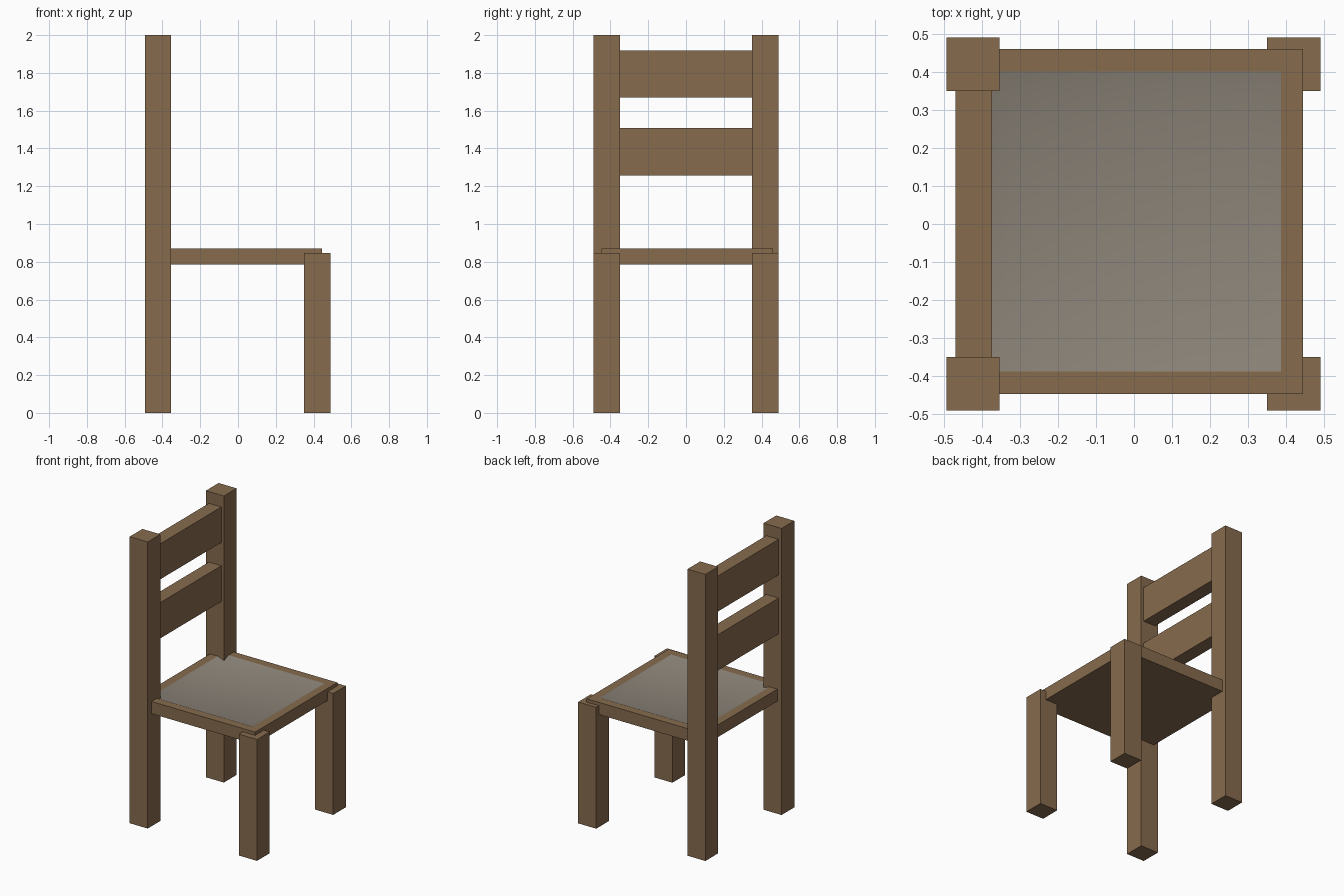
import bpy, bmesh
from mathutils import Matrix

if "Cube" in bpy.data.objects:
    bpy.data.objects.remove(bpy.data.objects["Cube"])


def material(name, rgb):
    m = bpy.data.materials.new(name)
    m.diffuse_color = (*rgb, 1)
    m.use_nodes = True
    m.node_tree.nodes["Principled BSDF"].inputs["Base Color"].default_value = m.diffuse_color
    return m


wood = material("wood", (0.24, 0.145, 0.075))
fabric = material("fabric", (0.26, 0.23, 0.19))


def box(name, x, y, z):
    """Box from (min, max) ranges; returns the object."""
    bm = bmesh.new()
    size = [b - a for a, b in (x, y, z)]
    mid = [(a + b) / 2 for a, b in (x, y, z)]
    bmesh.ops.create_cube(bm, size=1, matrix=Matrix.Translation(mid) @ Matrix.Diagonal((*size, 1)))
    me = bpy.data.meshes.new(name)
    bm.to_mesh(me)
    bm.free()
    ob = bpy.data.objects.new(name, me)
    bpy.context.collection.objects.link(ob)
    me.materials.append(wood)
    return ob


# Legs: tall back posts and short front legs
for side, y in (("right", (-0.49, -0.35)), ("left", (0.35, 0.49))):
    box(f"back_post_{side}", (-0.493, -0.354), y, (0, 2))
    box(f"front_leg_{side}", (0.35, 0.49), y, (0, 0.847))

# Backrest slats between the posts
for name, z in (("lower_slat", (1.258, 1.508)), ("upper_slat", (1.67, 1.918))):
    box(name, (-0.47, -0.374), (-0.42, 0.42), z)

# Seat frame with a dished fabric panel set into the top
seat = box("seat", (-0.46, 0.445), (-0.447, 0.46), (0.785, 0.87))
seat.data.materials.append(fabric)
bm = bmesh.new()
bm.from_mesh(seat.data)
bm.normal_update()
top = max(bm.faces, key=lambda f: f.calc_center_median().z)
bmesh.ops.inset_region(bm, faces=[top], thickness=0.083)
slopes = bmesh.ops.inset_region(bm, faces=[top], thickness=0.103, depth=-0.03)["faces"]
for f in [top, *slopes]:
    f.material_index = 1
    f.smooth = True
bm.to_mesh(seat.data)
bm.free()
